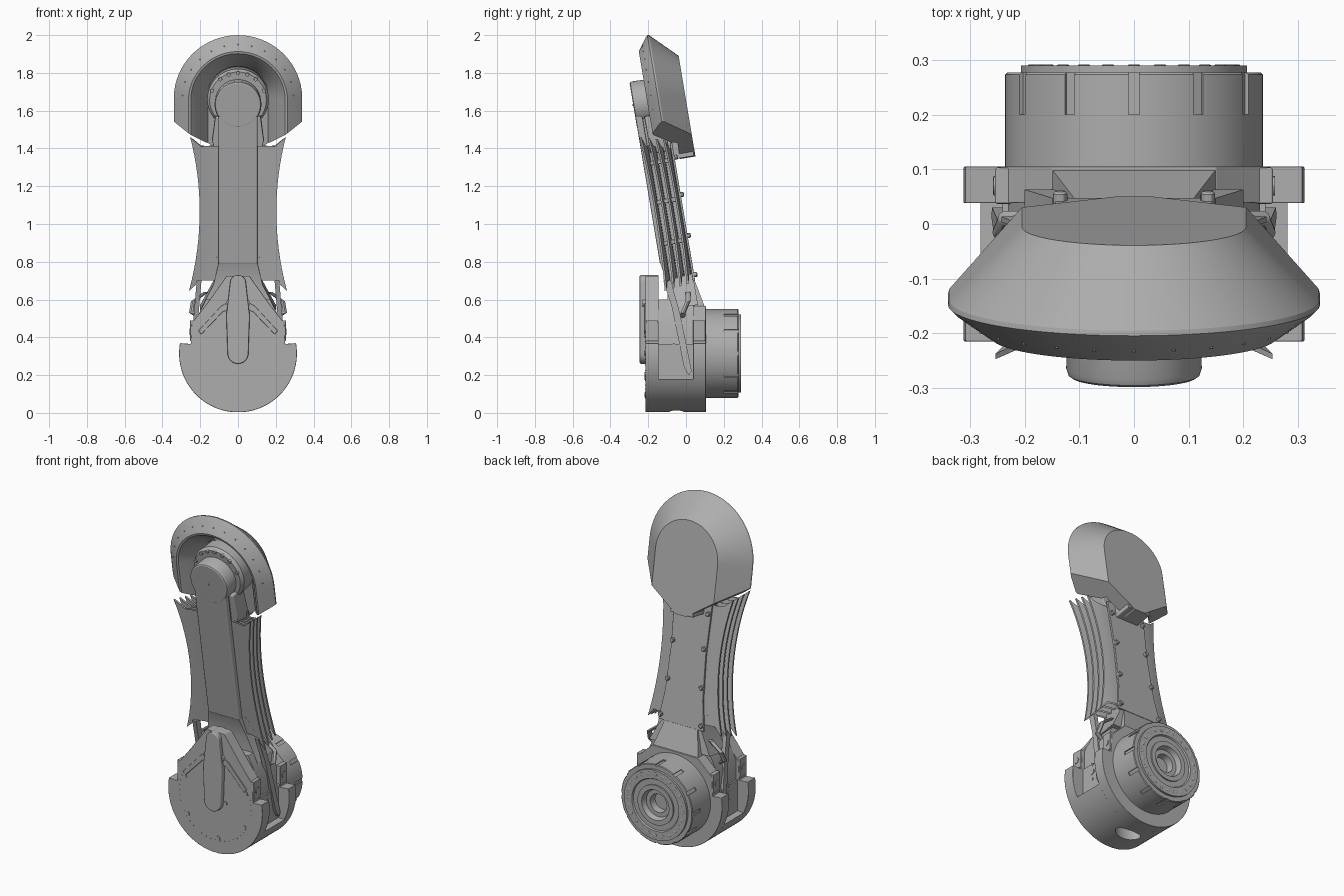
import bpy, bmesh, math
from math import sin, cos, pi, radians
from mathutils import Matrix, Vector

if "Cube" in bpy.data.objects:
    bpy.data.objects.remove(bpy.data.objects["Cube"])

grey = bpy.data.materials.new("plain_grey")
grey.use_nodes = True
COLOR = (0.42, 0.42, 0.42, 1)
grey.diffuse_color = COLOR
grey.node_tree.nodes["Principled BSDF"].inputs["Base Color"].default_value = COLOR

HUB = 0.315                      # height of the lower joint axis
UP = Matrix.Identity(4)
JOINT = Matrix.Translation((0, 0, HUB))
TILT = Matrix.Translation((0, 0.04, HUB)) @ Matrix.Rotation(radians(9.5), 4, 'X')
HEAD = TILT @ Matrix.Translation((0, 0, 1.362))


def smooth(ob):
    bpy.ops.object.select_all(action='DESELECT')
    ob.select_set(True)
    bpy.context.view_layer.objects.active = ob
    bpy.ops.object.shade_smooth_by_angle(angle=radians(30))


def finish(name, bm, mat=UP, bevel=0):
    bmesh.ops.recalc_face_normals(bm, faces=bm.faces)
    me = bpy.data.meshes.new(name)
    bm.to_mesh(me)
    bm.free()
    me.transform(mat)
    me.materials.append(grey)
    ob = bpy.data.objects.new(name, me)
    bpy.context.collection.objects.link(ob)
    smooth(ob)
    if bevel:
        mod = ob.modifiers.new("soft_edges", 'BEVEL')
        mod.width, mod.segments, mod.angle_limit = bevel, 2, radians(40)
        mod.harden_normals = True
    return ob


def loft(name, rings, mat=UP, bevel=0, cuts=()):
    """Join closed rings of points, cap both ends, trim with planes."""
    bm = bmesh.new()
    loops = [[bm.verts.new(p) for p in ring] for ring in rings]
    n = len(loops[0])
    for a, b in zip(loops, loops[1:]):
        for i in range(n):
            j = (i + 1) % n
            bm.faces.new((a[i], a[j], b[j], b[i]))
    bm.faces.new(loops[0])
    bm.faces.new(loops[-1][::-1])
    for co, no in cuts:
        geom = bm.verts[:] + bm.edges[:] + bm.faces[:]
        cut = bmesh.ops.bisect_plane(bm, geom=geom, plane_co=co, plane_no=no, clear_outer=True)
        edges = [e for e in cut["geom_cut"] if isinstance(e, bmesh.types.BMEdge)]
        bmesh.ops.edgeloop_fill(bm, edges=edges)
    return finish(name, bm, mat, bevel)


def prism(name, outline, y0, y1, mat=UP, bevel=0):
    return loft(name, [[(x, y, z) for x, z in outline] for y in (y0, y1)], mat, bevel)


def mirrored(half):
    """Complete an outline from its +x half, listed bottom to top."""
    return half + [(-x, z) for x, z in reversed(half)]


def lathe(name, profile, mat=UP, n=64):
    """Turn (radius, y) points about the y axis."""
    rings = [[(r * cos(2 * pi * i / n), y, r * sin(2 * pi * i / n)) for i in range(n)]
             for r, y in profile]
    return loft(name, rings, mat)


def box(name, x, y, z, mat=UP, bevel=0):
    return prism(name, [(x[0], z[0]), (x[1], z[0]), (x[1], z[1]), (x[0], z[1])], *y, mat, bevel)


def bolt(name, p, r, h, mat=UP, axis='Y'):
    spin = Matrix.Rotation(pi / 2, 4, 'Z') if axis == 'X' else UP
    return lathe(name, [(r, -h), (r, h * .7), (r * .7, h)], mat @ Matrix.Translation(p) @ spin, 12)


def arc(r, a0, a1, n, cz=0):
    return [(r * cos(radians(a0 + (a1 - a0) * i / n)), cz + r * sin(radians(a0 + (a1 - a0) * i / n)))
            for i in range(n + 1)]


def u_ring(r, y):
    pts = [(r, -.6)] + arc(r, 0, 180, 32) + [(-r, -.6)]
    return [(x, y, z) for x, z in pts]


def carve(target, tool):
    """Cut the tool out of the target and discard the tool."""
    cut = target.modifiers.new("cut", 'BOOLEAN')
    cut.object, cut.solver = tool, 'EXACT'
    smooth(target)
    bpy.ops.object.modifier_apply(modifier=cut.name)
    bpy.data.objects.remove(tool)
    smooth(target)


# Lower joint housing: two cheeks joined by a floor with recessed sides
low = arc(.312, -90, 10, 24)[1:]
prism("front_cheek", mirrored(low + [(.25, .05), (.245, .16), (.16, .27), (.06, .41)]),
      -.215, -.145, JOINT, .003)
prism("rear_cheek", mirrored(low + [(.25, .05), (.245, .16), (.15, .25)]), .038, .105, JOINT, .003)
floor = prism("housing_floor", mirrored(arc(.312, -90, -26, 16)[1:] + [(.24, -.135), (.24, .05)]),
              -.149, .042, JOINT)
carve(floor, lathe("floor_slot_cutter", [(.045, -.1), (.045, .1)], Matrix.Translation((0, -.05, 0))
                   @ Matrix.Rotation(pi / 2, 4, 'X') @ Matrix.Diagonal((1.8, 1, 1, 1))))

# Sloped rear web leaning on the arm
loft("rear_web", [[(-.15, .1, .56), (.15, .1, .56), (.15, .0, .56), (-.15, .0, .56)],
                  [(-.1, .035, .73), (.1, .035, .73), (.1, .0, .73), (-.1, .0, .73)]])

# Raised front cover strip, tapered to the top, and its side ribs
prism("front_cover_strip", arc(.055, 180, 360, 16, 0) + [(.062, .2)] + arc(.042, 0, 180, 16, .373)
      + [(-.062, .2)], -.245, -.145, JOINT, .006)
for s in (-1, 1):
    rib = [(.055, .27), (.09, .25), (.21, .12), (.195, .1), (.08, .22), (.055, .23)]
    prism("cover_rib", [(s * x, z) for x, z in rib], -.222, -.21, JOINT, .003)
    bolt("cover_pin", (s * .068, -.215, 0), .012, .006, JOINT)
    bolt("cover_pin", (s * .045, -.22, .265), .02, .012, JOINT)
    for y in (-.18, .07):
        box("cheek_block", sorted((s * .2, s * .254)), (y - .033, y + .033), (.38, .49), UP, .004)
        bolt("cheek_bolt", (s * .254, y, .43), .018, .004, UP, 'X')
    for dz in (-.045, 0, .045):
        bolt("root_rivet", (s * .24, -.065, HUB + dz), .017 if dz == 0 else .009, .004, UP, 'X')
    # Slim blade leaning outward from the arm into the side recess
    blade = [(-.12, .7), (-.08, .7), (-.03, .52), (.03, .22), (.015, .2), (-.01, .24), (-.075, .56)]
    loft("side_blade", [[(s * (.278 - .085 * z + d), y, z) for y, z in blade] for d in (-.025, 0)], UP)
    loft("side_pipe", [[(s * (x + .014 * cos(a)), y + .014 * sin(a), z)
                        for a in [i * pi / 5 for i in range(10)]]
                       for x, y, z in ((.2, -.02, .5), (.245, -.015, .53), (.235, .01, .59), (.17, .01, .64))])

# Face rivets and the fine seam on the front cheek
for deg in (-30, -85, -145, 25, 155):
    a = radians(deg)
    bolt("face_bolt", (.222 * cos(a), -.215, .222 * sin(a)), .013, .004, JOINT)
for i in range(48):
    a = 2 * pi * i / 48
    if sin(a) < .6:
        bolt("seam_rivet", (.237 * cos(a), -.215, .237 * sin(a)), .003, .002, JOINT)

# Rear motor drum with notched rim and stepped hub
drum = lathe("motor_drum", [(.22, .1), (.236, .1), (.236, .273), (.232, .277), (.207, .277), (.207, .29),
                            (.155, .29), (.15, .282), (.118, .282), (.118, .29), (.09, .29),
                            (.08, .26), (.055, .26), (.05, .22)], JOINT, 72)
bm = bmesh.new()
for i in range(12):
    m = Matrix.Rotation(2 * pi * i / 12, 4, 'Y') @ Matrix.Translation((0, .245, .24))
    bmesh.ops.create_cube(bm, size=1, matrix=m @ Matrix.Diagonal((.02, .09, .022, 1)))
carve(drum, finish("rim_notch_cutter", bm, JOINT))
for i in range(24):
    a = 2 * pi * i / 24
    bolt("motor_bolt", (.183 * cos(a), .288, .183 * sin(a)), .011, .004, JOINT)

# Arm root inside the housing, then the tilted arm itself
prism("arm_root", mirrored([(.2, .18), (.23, .22), (.23, .48), (.17, .6)]), -.146, .039, UP)
loft("arm_flare", [[(-w, f, v), (w, f, v), (w, .065, v), (-w, .065, v)]
                   for w, f, v in ((.2, -.1, .25), (.13, -.075, .38), (.103, -.095, .5))], TILT)
box("arm_core", (-.092, .092), (-.075, .066), (.4, 1.3), TILT)
box("arm_front_panel", (-.103, .103), (-.097, -.06), (.495, 1.36), TILT, .008)
prism("arm_back_plate", mirrored([(.15, .38), (.125, .55), (.115, .8), (.125, 1.12)]),
      .06, .072, TILT, .002)
for s in (-1, 1):
    for v, x in ((.41, .135), (.62, .112), (.84, .104), (1.04, .108)):
        bolt("plate_bolt", (s * x, .075, v), .013, .014, TILT)
    # Stack of side fins, curved in outline and swept forward at the edge
    for k, w in enumerate((-.06, -.02, .018, .055)):
        v0, v1 = .352 + .005 * k, 1.176 - .012 * k
        rows = []
        for i in range(17):
            v = v0 + (v1 - v0) * i / 16
            x1 = .203 + .31 * (v - .775) ** 2 - .004 * k
            rows.append([(x, v + (x - x1) * (i == 16) * .9 + max(0, x1 - x) * (i == 0) * 1.2)
                         for x in (.09, .09 + (x1 - .09) * .4, .09 + (x1 - .09) * .7, x1)])
        loft("side_fin", [[(s * x, w - 1.1 * (x - .09) ** 2 + d, v)
                           for d, side in ((-.005, row), (.005, row[::-1])) for x, v in side]
                          for row in rows], TILT)
    for v in (.6, .82, 1.03):
        box("fin_spacer", sorted((s * .08, s * .16)), (-.06, .05), (v - .012, v + .012), TILT, .004)
    prism("upper_bracket", [(s * x, z) for x, z in ((.09, 1.08), (.12, 1.08), (.137, 1.15), (.12, 1.28),
                                                    (.09, 1.28))], -.05, .05, TILT, .006)

# Head shell: dished front, sloped rim, tapered back, vee-trimmed underside
rings = [(.205, .182), (.338, .046), (.34, .037), (.328, .025), (.262, -.022), (.25, -.02),
         (.168, .07), (.16, .1)]
V = [((s * .33, 0, -.13), Vector((s * .57, 0, -.82)).normalized()) for s in (-1, 1)]
loft("head_shell", [u_ring(r, y) for r, y in rings], HEAD, 0, V + [((0, 0, -.335), (0, 0, -1))])
box("head_underside_block", (-.075, .075), (.065, .176), (-.332, -.2), HEAD, .004)
for i in range(15):
    a = radians(-10 + 200 * i / 14)
    bolt("rim_rivet", (.295 * cos(a), .003, .295 * sin(a)), .003, .003, HEAD)

# Upper joint: collar, boss and collar bolts
lathe("upper_collar", [(.158, .12), (.163, .01), (.15, -.01), (.13, -.01)], HEAD)
lathe("upper_boss", [(.12, .05), (.124, -.082), (.12, -.094), (.114, -.098)],
      HEAD @ Matrix.Translation((0, 0, -.012)))
bolt("boss_centre_pin", (0, -.098, -.012), .005, .004, HEAD)
for deg in (20, 50, 70, 90, 110, 130, 160):
    a = radians(deg)
    bolt("collar_bolt", (.145 * cos(a), -.01, .145 * sin(a)), .01, .008, HEAD)
